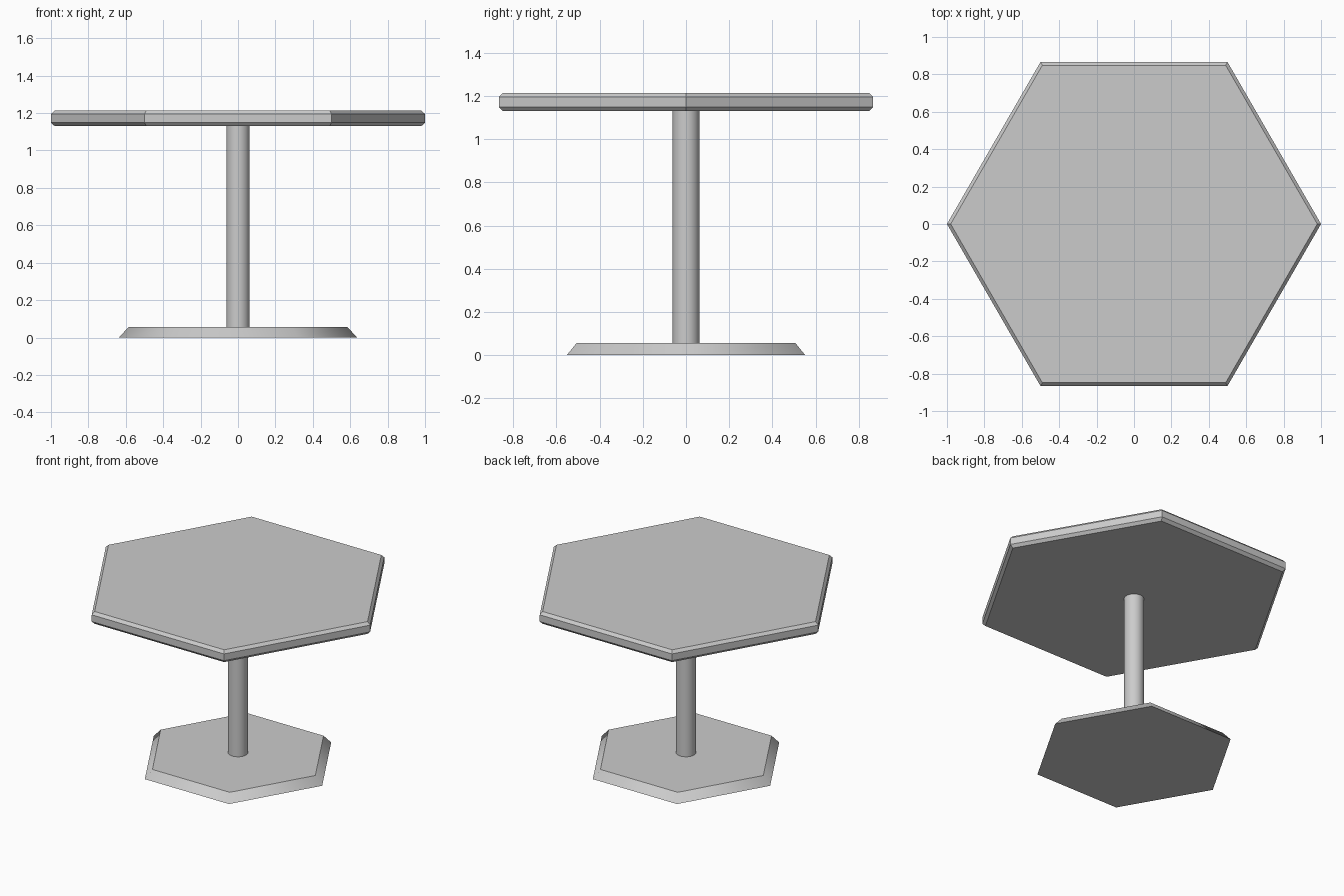
import bpy, bmesh
from math import cos, sin, tau, radians

if "Cube" in bpy.data.objects:
    bpy.data.objects.remove(bpy.data.objects["Cube"])


def lathe(name, profile, sides):
    """Stack of regular polygon rings from (radius, z) pairs, capped at both ends."""
    bm = bmesh.new()
    rings = [[bm.verts.new((r * cos(tau * i / sides), r * sin(tau * i / sides), z))
              for i in range(sides)] for r, z in profile]
    for low, high in zip(rings, rings[1:]):
        for i in range(sides):
            j = (i + 1) % sides
            bm.faces.new((low[i], low[j], high[j], high[i]))
    bm.faces.new(rings[0][::-1])
    bm.faces.new(rings[-1])
    mesh = bpy.data.meshes.new(name)
    bm.to_mesh(mesh)
    bm.free()
    obj = bpy.data.objects.new(name, mesh)
    bpy.context.collection.objects.link(obj)
    return obj


def smooth_sides(obj):
    """Smooth the walls while keeping the cap rims crisp."""
    mesh = obj.data
    caps = [p for p in mesh.polygons if abs(p.normal.z) > 0.99]
    rim = {key for p in caps for key in p.edge_keys}
    for p in mesh.polygons:
        p.use_smooth = True
    for p in caps:
        p.use_smooth = False
    for e in mesh.edges:
        e.use_edge_sharp = e.key in rim


# Hexagonal foot with sloping, smooth-shaded sides
smooth_sides(lathe("base", [(0.637, 0.0), (0.585, 0.056)], 6))

# Round column
smooth_sides(lathe("post", [(0.062, 0.056), (0.062, 1.13)], 32))

# Hexagonal top with chamfered upper and lower edges
lathe("tabletop", [(0.98, 1.13), (1.0, 1.149), (1.0, 1.195), (0.98, 1.214)], 6)
